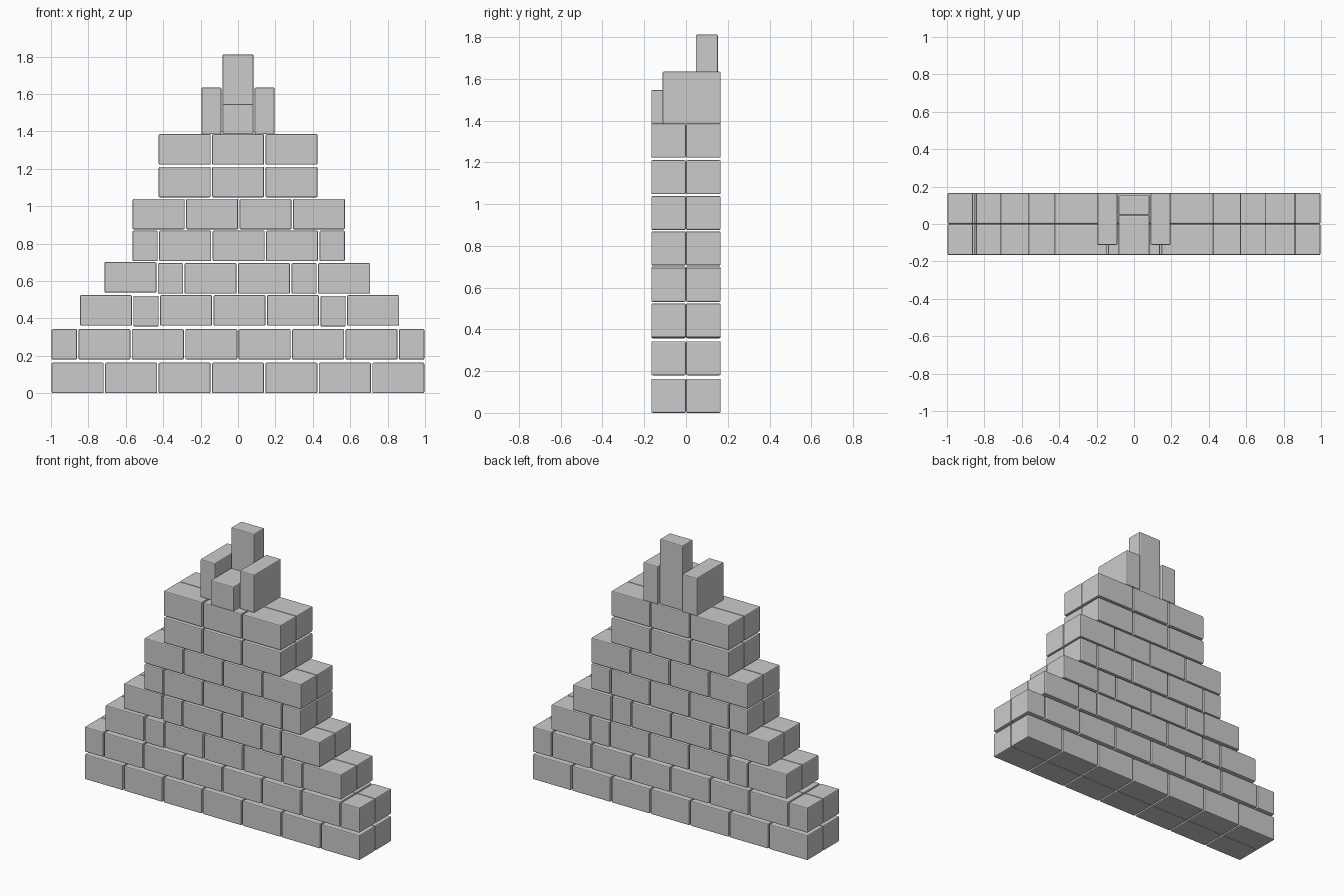
import bpy, bmesh

if "Cube" in bpy.data.objects:
    bpy.data.objects.remove(bpy.data.objects["Cube"])

H = 0.163     # brick height
GAP = 0.008   # joint between neighbouring bricks
D = 0.166     # half depth of the wall


def add_box(bm, x0, x1, y0, y1, z0, z1):
    v = bmesh.ops.create_cube(bm, size=1)["verts"]
    bmesh.ops.scale(bm, vec=(x1 - x0, y1 - y0, z1 - z0), verts=v)
    bmesh.ops.translate(bm, vec=((x0 + x1) / 2, (y0 + y1) / 2, (z0 + z1) / 2), verts=v)


def finish(name, bm):
    me = bpy.data.meshes.new(name)
    bm.to_mesh(me)
    bm.free()
    ob = bpy.data.objects.new(name, me)
    bpy.context.collection.objects.link(ob)
    bev = ob.modifiers.new("worn_edges", "BEVEL")
    bev.width = 0.006
    bev.segments = 2
    return ob


# Courses: bottom height, left edge, then brick pattern (F = full, h = half)
LENGTH = {"F": 0.2857, "h": 0.1429}
courses = [
    (0.004, -1.000, "FFFFFFF"),
    (0.180, -1.000, "hFFFFFFh"),
    (0.361, -0.849, "FhFFFhF"),
    (0.532, -0.718, "FhFFhF"),
    (0.706, -0.568, "hFFFh"),
    (0.876, -0.567, "FFFF"),
    (1.047, -0.428, "FFF"),
    (1.222, -0.428, "FFF"),
]

for i, (z, x, pattern) in enumerate(courses):
    bm = bmesh.new()
    for k, kind in enumerate(pattern):
        w = LENGTH[kind]
        # some bricks sit slightly higher or lower in the uneven courses
        dz = 0.0
        if i == 2 and kind == "h":
            dz = -0.004
        if i == 3 and k == 0:
            dz = 0.006
        a, b = x + GAP / 2, x + w - GAP / 2
        add_box(bm, a, b, -D, -0.001, z + dz, z + dz + H)
        add_box(bm, a, b, 0.001, D, z + dz, z + dz + H)
        x += w
    # bottom courses sit flush with the ground
    if i == 0:
        bmesh.ops.translate(bm, vec=(0, 0, -0.004), verts=bm.verts)
    finish(f"brick_course_{i + 1}", bm)

# Throne-like group of blocks on top
TOP = 1.385
for name, box in {
    "seat_block": (-0.083, 0.083, -D, 0.047, TOP, 1.546),
    "back_block": (-0.083, 0.083, 0.047, 0.153, TOP, 1.811),
    "left_arm_block": (-0.195, -0.089, -0.112, D, TOP, 1.634),
    "right_arm_block": (0.089, 0.195, -0.112, D, TOP, 1.634),
}.items():
    bm = bmesh.new()
    add_box(bm, *box)
    finish(name, bm)
